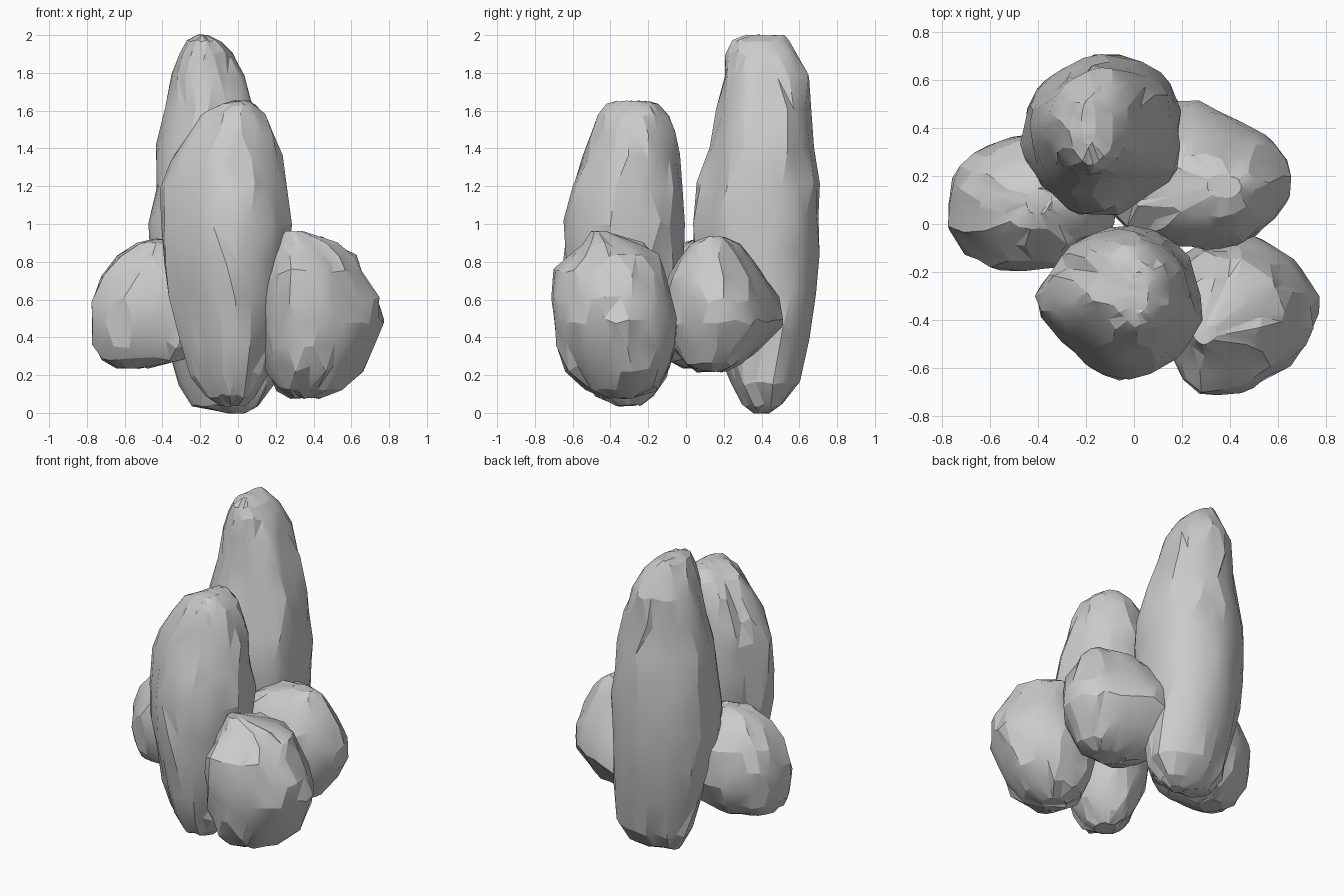
import bpy, bmesh, math, random

random.seed(11)
SIDES = 22


# One rock: horizontal slices (z, x0, x1, y0, y1) shaped by a 12-point radial plan
def rock(name, plan, slices, jitter=0.013):
    bm = bmesh.new()
    rings = []
    for k, (z, x0, x1, y0, y1) in enumerate(slices):
        cx, cy, hx, hy = (x0 + x1) / 2, (y0 + y1) / 2, (x1 - x0) / 2, (y1 - y0) / 2
        small = min(1, min(hx, hy) / 0.25)
        ring = []
        for i in range(SIDES):
            a = math.tau * (i + 0.5 * (k % 2) + random.uniform(-.35, .35) * small) / SIDES
            t = (a / math.tau * 12) % 12
            j, f = int(t) % 12, t % 1
            r = plan[j] * (1 - f) + plan[(j + 1) % 12] * f
            d = random.uniform(-1, 1) * jitter * small
            dz = random.uniform(-1.7, 1.7) * jitter * small
            ring.append(bm.verts.new((cx + (hx * r + d) * math.cos(a),
                                      cy + (hy * r + d) * math.sin(a), z + dz)))
        rings.append(ring)
    for lo, hi in zip(rings, rings[1:]):
        for i in range(SIDES):
            n = (i + 1) % SIDES
            bm.faces.new((lo[i], lo[n], hi[n], hi[i]))
    bm.faces.new(rings[0][::-1])
    bm.faces.new(rings[-1])
    bmesh.ops.triangulate(bm, faces=bm.faces[:])
    bmesh.ops.recalc_face_normals(bm, faces=bm.faces[:])
    me = bpy.data.meshes.new(name)
    bm.to_mesh(me)
    bm.free()
    ob = bpy.data.objects.new(name, me)
    bpy.context.collection.objects.link(ob)
    bpy.ops.object.select_all(action='DESELECT')
    ob.select_set(True)
    bpy.context.view_layer.objects.active = ob
    bpy.ops.object.shade_smooth_by_angle(angle=math.radians(20))
    return ob


# Tall rear pillar
rock("tall_back_rock",
     [1, 1.1, 1.08, 1.02, .98, 1.0, .97, .94, .95, 1, .88, 1.04],
     [(0.00, -.06, .04, .36, .44), (.04, -.25, .11, .30, .51),
      (.16, -.32, .18, .23, .59), (.40, -.38, .19, .14, .645),
      (.65, -.44, .19, .07, .67), (.85, -.47, .19, .03, .69),
      (1.02, -.475, .19, .02, .70), (1.20, -.45, .18, .06, .69),
      (1.40, -.43, .14, .11, .67), (1.60, -.39, .09, .16, .65),
      (1.78, -.36, .03, .19, .64), (1.90, -.31, -.03, .21, .58),
      (1.97, -.27, -.09, .24, .54), (2.00, -.22, -.16, .32, .52)])

# Shorter front pillar
rock("tall_front_rock",
     [1, .99, 1.03, 1, .93, .85, 1, .83, .82, .98, .98, 1],
     [(.04, -.10, .04, -.38, -.24), (.09, -.18, .09, -.48, -.17),
      (.20, -.25, .15, -.55, -.11), (.38, -.32, .19, -.60, -.06),
      (.60, -.37, .23, -.64, -.03), (.80, -.41, .26, -.655, -.01),
      (1.0, -.42, .285, -.655, .0), (1.2, -.41, .26, -.61, -.02),
      (1.35, -.37, .23, -.56, -.03), (1.48, -.28, .195, -.51, -.05),
      (1.58, -.19, .15, -.47, -.09), (1.63, -.10, .10, -.43, -.15),
      (1.65, -.03, .06, -.38, -.20)])

# Boulder at the front right
rock("front_right_boulder",
     [1, 1, 1, .98, 1.04, 1.04, 1, 1.03, 1.1, .98, .86, .92],
     [(.08, .28, .44, -.42, -.26), (.13, .20, .56, -.53, -.15),
      (.24, .15, .66, -.64, -.08), (.36, .13, .72, -.68, -.05),
      (.48, .13, .77, -.70, -.05), (.60, .13, .75, -.71, -.08),
      (.74, .15, .67, -.70, -.10), (.82, .18, .62, -.63, -.14),
      (.89, .20, .54, -.55, -.22), (.96, .25, .35, -.50, -.42)])

# Boulder on the left
rock("left_boulder",
     [1, 1, 1.03, 1, .95, 1, .99, 1.08, 1.06, 1, 1.03, 1.03],
     [(.24, -.64, -.48, -.02, .14), (.28, -.72, -.28, -.12, .24),
      (.36, -.77, -.14, -.16, .32), (.48, -.78, -.09, -.19, .37),
      (.60, -.77, -.08, -.19, .38), (.72, -.72, -.10, -.16, .36),
      (.82, -.65, -.15, -.10, .30), (.89, -.54, -.25, -.02, .22),
      (.92, -.45, -.34, .04, .15)])

# Boulder at the back right, running in under the pillars
rock("back_right_boulder",
     [1, .95, .83, .96, 1.05, 1, .95, .98, 1, 1, 1.06, 1.03],
     [(.22, .20, .43, .06, .22), (.26, .07, .53, -.01, .31),
      (.36, -.06, .59, -.06, .41), (.48, -.13, .65, -.10, .52),
      (.60, -.15, .65, -.10, .50), (.72, -.13, .62, -.09, .44),
      (.82, -.03, .56, -.03, .36), (.89, .12, .50, .03, .29),
      (.93, .30, .45, .11, .21)])
